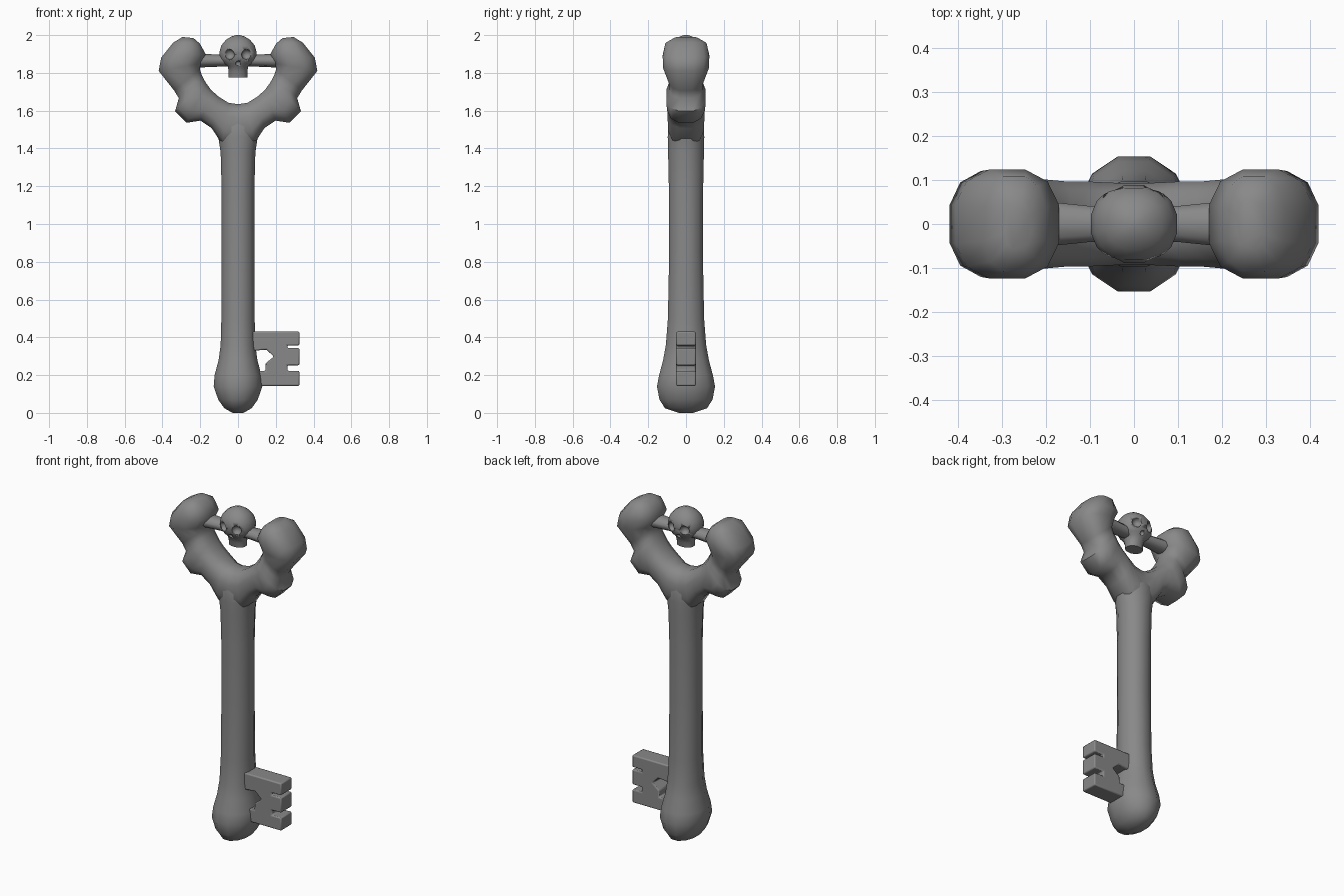
import bpy, bmesh, math
from mathutils import Vector

if "Cube" in bpy.data.objects:
    bpy.data.objects.remove(bpy.data.objects["Cube"])

bone = bpy.data.materials.new("grey_bone")
bone.diffuse_color = (0.25, 0.25, 0.25, 1)
bone.use_nodes = True
bone.node_tree.nodes["Principled BSDF"].inputs["Base Color"].default_value = bone.diffuse_color


def make(name, bm, angle=55):
    bmesh.ops.recalc_face_normals(bm, faces=bm.faces)
    me = bpy.data.meshes.new(name)
    bm.to_mesh(me)
    bm.free()
    me.materials.append(bone)
    ob = bpy.data.objects.new(name, me)
    bpy.context.collection.objects.link(ob)
    bpy.ops.object.select_all(action='DESELECT')
    bpy.context.view_layer.objects.active = ob
    ob.select_set(True)
    bpy.ops.object.shade_smooth_by_angle(angle=math.radians(angle))
    return ob


def loft(name, rings, n=12, power=1.0, cap_start=True, angle=55):
    """Skin rings given as (centre, half axis u, half axis v)."""
    bm = bmesh.new()
    loops = []
    for c, u, v in rings:
        loop = []
        for i in range(n):
            a = math.tau * (i + 0.5) / n
            ca, sa = math.cos(a), math.sin(a)
            ca = math.copysign(abs(ca) ** power, ca)
            sa = math.copysign(abs(sa) ** power, sa)
            loop.append(bm.verts.new(Vector(c) + Vector(u) * ca + Vector(v) * sa))
        loops.append(loop)
    for a, b in zip(loops, loops[1:]):
        for i in range(n):
            j = (i + 1) % n
            bm.faces.new((a[i], a[j], b[j], b[i]))
    bm.faces.new(loops[-1])
    if cap_start:
        bm.faces.new(loops[0])
    return make(name, bm, angle)


def mirror(ob):
    m = ob.modifiers.new("mirror", 'MIRROR')
    m.merge_threshold = 0.002


# Shaft with the rounded lower bulb: z, half width, half depth
shaft = [(0.0, .03, .04), (.025, .075, .115), (.07, .108, .145), (.14, .133, .159),
         (.20, .128, .147), (.28, .106, .125), (.36, .095, .110), (.5, .091, .099),
         (.85, .09, .092), (1.2, .09, .094), (1.38, .095, .098), (1.46, .108, .1),
         (1.54, .13, .095), (1.6, .09, .07)]
loft("shaft", [((0, 0, z), (rx, 0, 0), (0, ry, 0)) for z, rx, ry in shaft], 12, 0.95)

# Forked bow: inner x, z, outer x, z, half depth
arm = [(0, 1.637, 0, 1.40, .095), (.05, 1.645, .085, 1.42, .097),
       (.10, 1.675, .14, 1.505, .1), (.14, 1.71, .20, 1.545, .1),
       (.165, 1.745, .275, 1.533, .104), (.18, 1.77, .335, 1.595, .106),
       (.19, 1.79, .315, 1.665, .092), (.2, 1.82, .34, 1.705, .092),
       (.195, 1.85, .423, 1.81, .124), (.168, 1.90, .41, 1.88, .127),
       (.2, 1.955, .345, 1.96, .112), (.235, 1.984, .295, 1.99, .06)]
rings = []
for ix, iz, ox, oz, hy in arm:
    rings.append((((ix + ox) / 2, 0, (iz + oz) / 2),
                  ((ox - ix) / 2, 0, (oz - iz) / 2), (0, hy, 0)))
mirror(loft("forked_bow", rings, 12, 0.78, cap_start=False))

# Cross rod holding the skull
loft("cross_rod", [((x, 0, 1.865), (0, ry, 0), (0, 0, rz)) for x, ry, rz in
                   [(-.24, .058, .038), (-.1, .043, .032), (.1, .043, .032), (.24, .058, .038)]], 10)

# Skull: cranium narrowing to the jaw
skull = [(1.775, .052, .042), (1.805, .05, .048), (1.835, .055, .06), (1.85, .08, .072),
         (1.875, .098, .084), (1.91, .1, .09), (1.945, .09, .083), (1.975, .065, .06),
         (1.993, .035, .033), (2.0, .01, .01)]
head = loft("skull", [((0, 0, z), (rx, 0, 0), (0, ry, 0)) for z, rx, ry in skull], 16, 0.9, angle=40)

# Eye and nose hollows on both faces of the skull
bm = bmesh.new()
for sy in (-1, 1):
    for x, z, r in ((-.045, 1.898, .028), (.045, 1.898, .028), (0, 1.85, .014)):
        res = bmesh.ops.create_icosphere(bm, subdivisions=2, radius=r)
        bmesh.ops.translate(bm, verts=res["verts"], vec=(x, sy * (.078 if x else .07), z))
cutter = make("socket_cutter", bm)
cutter.hide_render = True
cutter.hide_viewport = True
cut = head.modifiers.new("sockets", 'BOOLEAN')
cut.operation = 'DIFFERENCE'
cut.solver = 'EXACT'
cut.object = cutter

# Toothed key bit, open towards the shaft
outline = [(.04, .43), (.325, .43), (.325, .357), (.262, .357), (.262, .343), (.325, .343),
           (.325, .252), (.262, .252), (.262, .222), (.325, .222), (.325, .143), (.05, .143),
           (.05, .222), (.145, .222), (.145, .262), (.19, .298), (.15, .335), (.04, .325)]
bm = bmesh.new()
face = bm.faces.new([bm.verts.new((x, -.052, z)) for x, z in outline])
out = bmesh.ops.extrude_face_region(bm, geom=[face])
bmesh.ops.translate(bm, verts=[g for g in out["geom"] if isinstance(g, bmesh.types.BMVert)],
                    vec=(0, .104, 0))
bit = make("key_bit", bm, 30)
bev = bit.modifiers.new("bevel", 'BEVEL')
bev.width = .01
bev.segments = 2
bev.limit_method = 'ANGLE'
